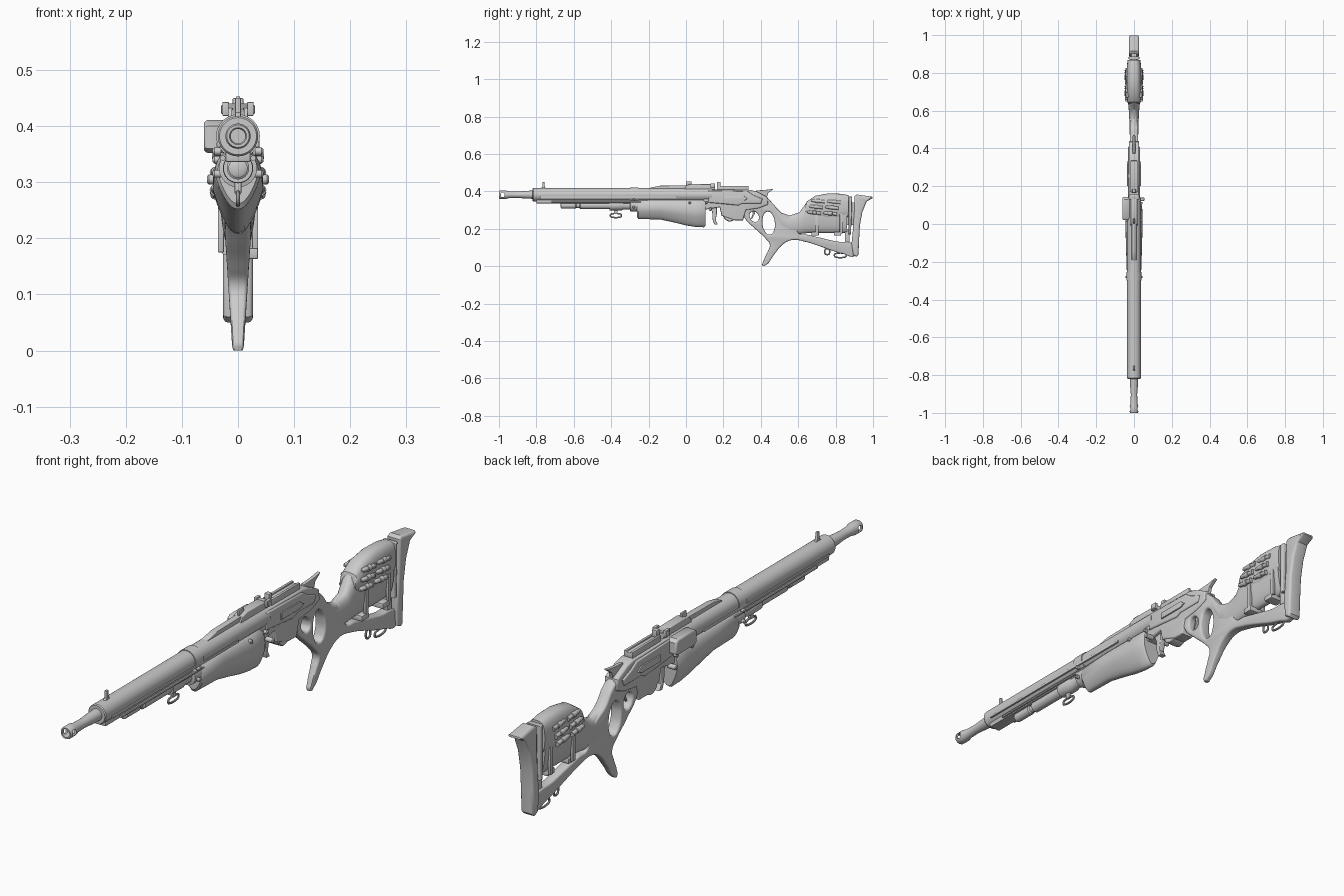
import bpy, bmesh, math
from mathutils import Matrix, Vector

if "Cube" in bpy.data.objects:
    bpy.data.objects.remove(bpy.data.objects["Cube"])

# side profiles: local x -> world y, local y -> world z, local z -> world x
SIDE = Matrix(((0, 0, 1, 0), (1, 0, 0, 0), (0, 1, 0, 0), (0, 0, 0, 1)))


def finish(name, bm):
    bmesh.ops.remove_doubles(bm, verts=bm.verts, dist=1e-5)
    bmesh.ops.recalc_face_normals(bm, faces=bm.faces)
    me = bpy.data.meshes.new(name)
    bm.to_mesh(me)
    bm.free()
    ob = bpy.data.objects.new(name, me)
    bpy.context.collection.objects.link(ob)
    return ob


def skin(name, rings, caps=True, loop=False):
    bm = bmesh.new()
    vs = [[bm.verts.new(p) for p in r] for r in rings]
    n = len(vs[0])
    pairs = list(zip(vs, vs[1:])) + ([(vs[-1], vs[0])] if loop else [])
    for a, b in pairs:
        for i in range(n):
            bm.faces.new((a[i], a[(i + 1) % n], b[(i + 1) % n], b[i]))
    if caps and not loop:
        bm.faces.new(vs[0])
        bm.faces.new(vs[-1])
    return finish(name, bm)


def lathe(name, pts, z, x=0, n=32, loop=False):
    """Turned part about an axis along y; pts are (y, radius)."""
    ang = [2 * math.pi * i / n for i in range(n)]
    return skin(name, [[(x + r * math.cos(a), y, z + r * math.sin(a)) for a in ang] for y, r in pts], loop=loop)


def disc(name, x0, x1, y, z, r, n=24):
    ang = [2 * math.pi * i / n for i in range(n)]
    e = 0.003 if x1 > x0 else -0.003
    return skin(name, [[(x, y + q * math.cos(a), z + q * math.sin(a)) for a in ang]
                       for x, q in ((x0, r), (x1 - e, r), (x1, r - 0.003))])


def loft(name, secs, taper=0.0, n=32, p=0.8):
    """Rounded sections (y, z bottom, z top, half width); taper narrows the underside."""
    rings = []
    for y, zb, zt, w in secs:
        ring = []
        for i in range(n):
            c, s = math.cos(2 * math.pi * i / n), math.sin(2 * math.pi * i / n)
            c, s = math.copysign(abs(c) ** p, c), math.copysign(abs(s) ** p, s)
            ring.append((w * c * (1 + taper * min(s, 0)), y, (zb + zt) / 2 + (zt - zb) / 2 * s))
        rings.append(ring)
    return skin(name, rings)


def box(name, x0, x1, y0, y1, z0, z1, bev=0.003):
    bm = bmesh.new()
    bmesh.ops.create_cube(bm, size=1)
    for v in bm.verts:
        v.co = ((x0 + x1) / 2 + v.co.x * (x1 - x0), (y0 + y1) / 2 + v.co.y * (y1 - y0),
                (z0 + z1) / 2 + v.co.z * (z1 - z0))
    if bev:
        bmesh.ops.bevel(bm, geom=bm.edges[:], offset=bev, segments=2, profile=0.5, affect='EDGES')
    return finish(name, bm)


def from_curve(name, cu, mat):
    tmp = bpy.data.objects.new("tmp", cu)
    bpy.context.collection.objects.link(tmp)
    bpy.context.view_layer.update()
    me = bpy.data.meshes.new_from_object(tmp.evaluated_get(bpy.context.evaluated_depsgraph_get()))
    bm = bmesh.new()
    bm.from_mesh(me)
    bm.transform(mat)
    bpy.data.objects.remove(tmp)
    return finish(name, bm)


def spline(cu, pts, smooth, cyclic=True):
    sp = cu.splines.new('BEZIER')
    sp.bezier_points.add(len(pts) - 1)
    sp.use_cyclic_u, sp.resolution_u = cyclic, 6 if smooth else 1
    for b, p in zip(sp.bezier_points, pts):
        b.co = Vector(p).to_3d() if len(p) == 2 else p
        b.handle_left_type = b.handle_right_type = 'AUTO' if smooth else 'VECTOR'


def plate(name, pts, hw, bev=0.004, smooth=False, holes=(), x=0):
    cu = bpy.data.curves.new(name, 'CURVE')
    cu.dimensions, cu.fill_mode = '2D', 'BOTH'
    cu.extrude, cu.bevel_depth, cu.offset, cu.bevel_resolution = hw - bev, bev, -bev, 2
    spline(cu, pts, smooth)
    for h in holes:
        spline(cu, h, True)
    return from_curve(name, cu, Matrix.Translation((x, 0, 0)) @ SIDE)


def wire(name, pts, r, cyclic=True):
    cu = bpy.data.curves.new(name, 'CURVE')
    cu.dimensions, cu.bevel_depth, cu.bevel_resolution, cu.use_fill_caps = '3D', r, 2, True
    spline(cu, pts, True, cyclic)
    return from_curve(name, cu, Matrix())


def swivel(name, y, z, ly, lz, x=0):
    wire(name, [(x, y + sy * ly, z + sz * lz) for sy, sz in
                ((-1, -.6), (-.7, -1), (.7, -1), (1, -.6), (1, .6), (.7, 1), (-.7, 1), (-1, .6))], 0.004)


# muzzle with side ports, barrel jacket
BZ = 0.382
muzzle = lathe("muzzle", [(-1, .015), (-1, .02), (-.995, .0225), (-.965, .0225), (-.945, .018), (-.9, .017),
                          (-.85, .021), (-.81, .022), (-.81, .013), (-.96, .013), (-.965, .015)], BZ, loop=True)
cutter = box("port_cutter", -.1, .1, -.99, -.97, BZ - .011, BZ + .011, .004)
mod = muzzle.modifiers.new("ports", 'BOOLEAN')
mod.operation, mod.object = 'DIFFERENCE', cutter
bpy.context.view_layer.objects.active = muzzle
bpy.ops.object.modifier_apply(modifier="ports")
bpy.data.objects.remove(cutter)
lathe("barrel_jacket", [(-.82, .02), (-.82, .033), (-.816, .036), (.14, .036), (.14, .02)], BZ)
lathe("jacket_band", [(-.3, .036), (-.3, .039), (-.255, .039), (-.255, .036)], BZ)
box("under_rail", -.022, .022, -.8, -.2, .336, .36)
plate("front_sight", [(-.785, .412), (-.745, .412), (-.755, .423), (-.758, .45), (-.768, .45), (-.768, .424)], .005, .002)

# tube below the barrel
lathe("lower_tube", [(-.67, .012), (-.667, .017), (-.59, .017), (-.585, .013), (-.57, .013), (-.565, .02),
                     (-.41, .02), (-.41, .026), (-.395, .027), (-.345, .027), (-.335, .023), (-.3, .023),
                     (-.297, .034), (-.23, .034)], .325)
swivel("front_swivel", -.375, .271, .028, .009)
box("swivel_mount", -.006, .006, -.385, -.365, .278, .305)

# fore-end
loft("fore_end", [(-.262, .262, .35, .033), (-.255, .252, .356, .038), (-.14, .25, .36, .042), (-.06, .233, .36, .044),
                  (0, .218, .36, .045), (.05, .21, .36, .045), (.095, .208, .36, .043), (.105, .215, .355, .038)], .45)

# receiver and parts around it
plate("receiver", [(.09, .3), (.09, .41), (.34, .408), (.375, .4), (.435, .37), (.44, .33), (.39, .31), (.32, .3),
                   (.305, .245), (.26, .245), (.19, .27), (.18, .315)], .027, .007)
plate("receiver_shroud", [(.12, .34), (.12, .405), (.33, .4), (.36, .38), (.41, .36), (.4, .335), (.3, .335),
                          (.28, .325)], .033, .006)
disc("drum", -.024, .024, .235, .275, .036)
plate("catch_lever", [(.125, .32), (.165, .32), (.165, .28), (.158, .245), (.17, .222), (.152, .222), (.142, .25),
                      (.14, .29)], .012, .003)
plate("side_cover", [(.02, .36), (.02, .4), (.035, .411), (.13, .411), (.143, .4), (.143, .36), (.13, .352), (.035, .352)],
      .02, .008, x=-.041)
for s, side in ((-1, "left"), (1, "right")):
    box(f"{side}_jacket_rail", min(s * .03, s * .038), max(s * .03, s * .038), -.78, -.05, .362, .372, .002)
    wire(f"{side}_guide_rod", [(s * .027, -.72, .343), (s * .027, -.24, .343)], .005, False)
    plate(f"{side}_side_plate", [(.2, .35), (.2, .375), (.31, .375), (.33, .36), (.31, .35)], .004, .002, x=s * .034)
    disc(f"{side}_knob", s * .02, s * .055, .13, .305, .009)
    for i, (y, z) in enumerate(((.11, .34), (-.28, .355), (-.28, .315), (.02, .34))):
        disc(f"{side}_screw_{i}", s * .03, s * .045, y, z, .007, 12)
    box(f"{side}_rear_rail", min(s * .008, s * .018), max(s * .008, s * .018), .17, .335, .405, .43, .002)

# sights and top rails
plate("sight_ramp", [(-.2, .41), (-.19, .42), (-.14, .43), (.0, .432), (.01, .41)], .012, .002)
plate("sight_base", [(-.01, .41), (0, .432), (.03, .44), (.13, .438), (.155, .43), (.155, .41)], .018, .003)
box("sight_crossbar", -.03, .03, .135, .152, .421, .438)
for s in (-1, 1):
    box("sight_ear", s * .022 - .006, s * .022 + .006, .13, .156, .418, .443, .002)
box("sight_leaf", -.004, .004, .0, .03, .43, .453, .002)
box("rear_rail_top", -.012, .012, .165, .335, .405, .425)
box("rear_sight", -.01, .01, .165, .185, .42, .45)
plate("hammer", [(.36, .37), (.375, .405), (.42, .407), (.47, .414), (.44, .392), (.43, .36)], .007, .002)


# stock frame: trigger guard, thumb ring, spike and lower strut
def oval(y, z, ry, rz, tilt=0.0):
    out = []
    for i in range(10):
        a = i * math.pi / 5
        u, v = ry * math.cos(a), rz * math.sin(a)
        out.append((y + u * math.cos(tilt) - v * math.sin(tilt), z + u * math.sin(tilt) + v * math.cos(tilt)))
    return out


frame = plate("stock_frame", [(.3, .31), (.33, .36), (.42, .365), (.457, .343), (.5, .292), (.553, .262), (.6, .23),
              (.6, .178), (.65, .168), (.714, .153), (.8, .133), (.9, .115), (.915, .08), (.9, .053), (.84, .066),
              (.79, .08), (.714, .107), (.64, .13), (.57, .14), (.52, .118), (.47, .06), (.428, .006), (.41, .003),
              (.415, .03), (.435, .075), (.448, .115), (.425, .148), (.37, .2), (.315, .255)],
              .02, .008, True, [oval(.365, .265, .023, .03, .5), oval(.442, .23, .033, .062, .1)])
for v in frame.data.vertices:      # narrows to the spike tip
    v.co.x *= min(1.1, .5 + 3.2 * v.co.z)
    if v.co.z < .0035:
        v.co.z = 0
plate("trigger", [(.355, .31), (.375, .31), (.368, .28), (.352, .252), (.347, .255), (.357, .28)], .005, .002)

# shoulder stock
loft("shoulder_stock", [(.4, .305, .38, .022), (.435, .297, .366, .022), (.465, .287, .335, .022), (.485, .24, .31, .023),
                        (.51, .19, .286, .024), (.555, .17, .271, .025), (.607, .172, .288, .028), (.64, .176, .335, .031),
                        (.687, .178, .37, .033), (.767, .177, .383, .033), (.862, .178, .378, .031)], .15)
plate("stock_spacer", [(.87, .17), (.87, .372), (.888, .372), (.886, .28), (.882, .17)], .028, .005)
plate("butt_plate", [(.894, .06), (.885, .12), (.893, .2), (.9, .3), (.9, .375), (.915, .383), (.997, .371), (.998, .364),
                     (.965, .345), (.943, .29), (.93, .22), (.926, .15), (.922, .06), (.912, .05)], .027, .009)
box("stock_link", -.015, .015, .85, .91, .22, .34)
box("lower_stock_link", -.012, .012, .85, .875, .115, .2)

# cartridge wrap on the stock
loft("cartridge_wrap", [(.638, .29, .325, .032), (.645, .275, .345, .035), (.69, .253, .376, .038), (.76, .245, .389, .039),
                        (.83, .25, .387, .038), (.868, .262, .38, .034)], p=.7)
for s in (-1, 1):
    for row in range(3):
        for col in range(2):
            y, z, x = .685 + .085 * col + .01 * row, .286 + .031 * row - .004 * col, s * (.040 - .004 * (row == 2))
            shell = lathe(f"cartridge_{row}_{col}", [(-.037, .004), (-.028, .008), (.03, .008), (.03, .0095), (.036, .0095)],
                          0, n=12)
            shell.matrix_world = Matrix.Translation((x, y, z)) @ Matrix.Rotation(-.1, 4, 'X')
            lathe(f"cartridge_loop_{row}_{col}", [(y - .008, .009), (y - .007, .0105), (y + .011, .0105), (y + .012, .009)],
                  z, x, 12)
    for y in (.7, .83):
        box("wrap_strap", min(s * .025, s * .036), max(s * .025, s * .036), y - .008, y + .008, .175, .28, .002)
for y in (.69, .81):
    box("strap_buckle", -.02, .036, y - .02, y + .02, .163, .183)

# sling loops under the strut
swivel("rear_swivel", .825, .058, .03, .01)
swivel("small_swivel", .755, .078, .012, .014)

for ob in bpy.context.scene.objects:
    ob.select_set(True)
bpy.context.view_layer.objects.active = muzzle
bpy.ops.object.shade_smooth_by_angle(angle=math.radians(35))
